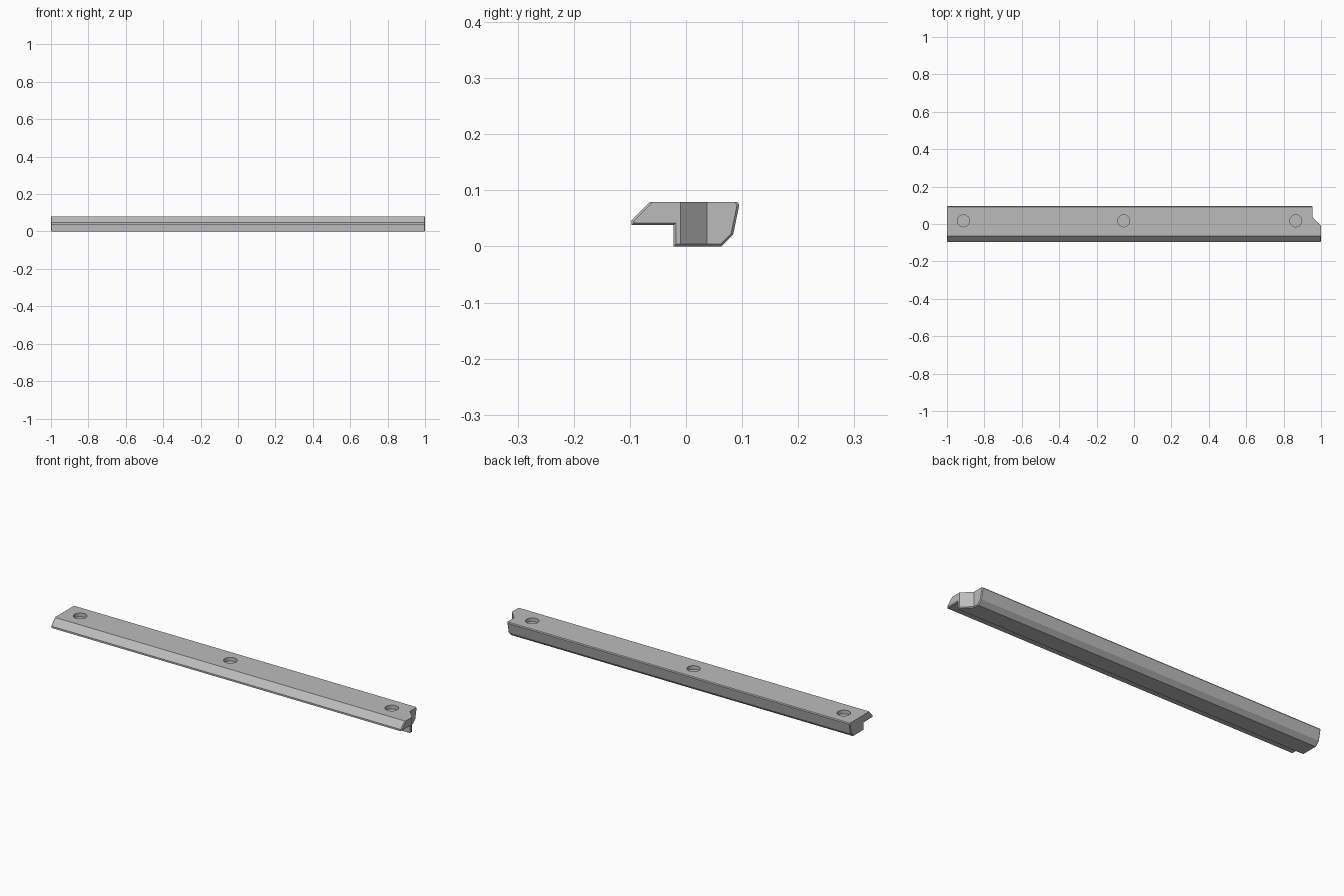
import bpy, bmesh
from mathutils import Vector

cube = bpy.data.objects.get("Cube")
if cube:
    bpy.data.objects.remove(cube, do_unlink=True)

grey = bpy.data.materials.new("plain grey")
grey.use_nodes = True
grey.diffuse_color = (0.5, 0.5, 0.5, 1)
grey.node_tree.nodes["Principled BSDF"].inputs["Base Color"].default_value = (0.5, 0.5, 0.5, 1)


def prism(name, points, offset):
    """Closed solid: a flat outline swept along an offset."""
    bm = bmesh.new()
    face = bm.faces.new([bm.verts.new(p) for p in points])
    swept = bmesh.ops.extrude_face_region(bm, geom=[face])["geom"]
    verts = [g for g in swept if isinstance(g, bmesh.types.BMVert)]
    bmesh.ops.translate(bm, verts=verts, vec=Vector(offset))
    bmesh.ops.recalc_face_normals(bm, faces=bm.faces)
    mesh = bpy.data.meshes.new(name)
    bm.to_mesh(mesh)
    bm.free()
    mesh.materials.append(grey)
    obj = bpy.data.objects.new(name, mesh)
    bpy.context.collection.objects.link(obj)
    return obj


def cut(target, cutter):
    mod = target.modifiers.new(cutter.name, "BOOLEAN")
    mod.operation, mod.solver, mod.object = "DIFFERENCE", "EXACT", cutter
    bpy.context.view_layer.objects.active = target
    bpy.ops.object.modifier_apply(modifier=mod.name)
    bpy.data.objects.remove(cutter, do_unlink=True)


# Rail with overhanging front lip
profile = [(-.097, .038), (-.097, .047), (-.065, .079), (.092, .079), (.095, .074),
           (.084, .021), (.063, 0), (-.022, 0), (-.022, .038)]
rail = prism("rail", [(-1, y, z) for y, z in profile], (2, 0, 0))

# Corner notch at the left end
notch = [(.955, .2), (.955, .037), (1.005, -.015), (1.1, -.015), (1.1, .2)]
cut(rail, prism("notch_cutter", [(x, y, -.1) for x, y in notch], (0, 0, .3)))

# Small chamfer around the lower and side edges of both ends
bm = bmesh.new()
bm.from_mesh(rail.data)
edges = []
for e in bm.edges:
    if len(e.link_faces) == 2:
        a, b = sorted((f.normal for f in e.link_faces), key=lambda n: abs(n.x))
        if abs(a.x) < .1 and abs(b.x) > .5 and a.z < .9:
            edges.append(e)
bmesh.ops.bevel(bm, geom=edges, offset=.004, segments=1, affect="EDGES")
bm.to_mesh(rail.data)
bm.free()

# Blind round screw holes in the top
for x in (-.912, -.055, .865):
    bpy.ops.mesh.primitive_cylinder_add(vertices=32, radius=.032, depth=.06,
                                        location=(x, .017, .09))
    drill = bpy.context.object
    drill.name = "hole_cutter"
    drill.data.materials.append(grey)
    cut(rail, drill)

bpy.ops.object.select_all(action="DESELECT")
rail.select_set(True)
bpy.context.view_layer.objects.active = rail
bpy.ops.object.shade_smooth_by_angle(angle=.5)
